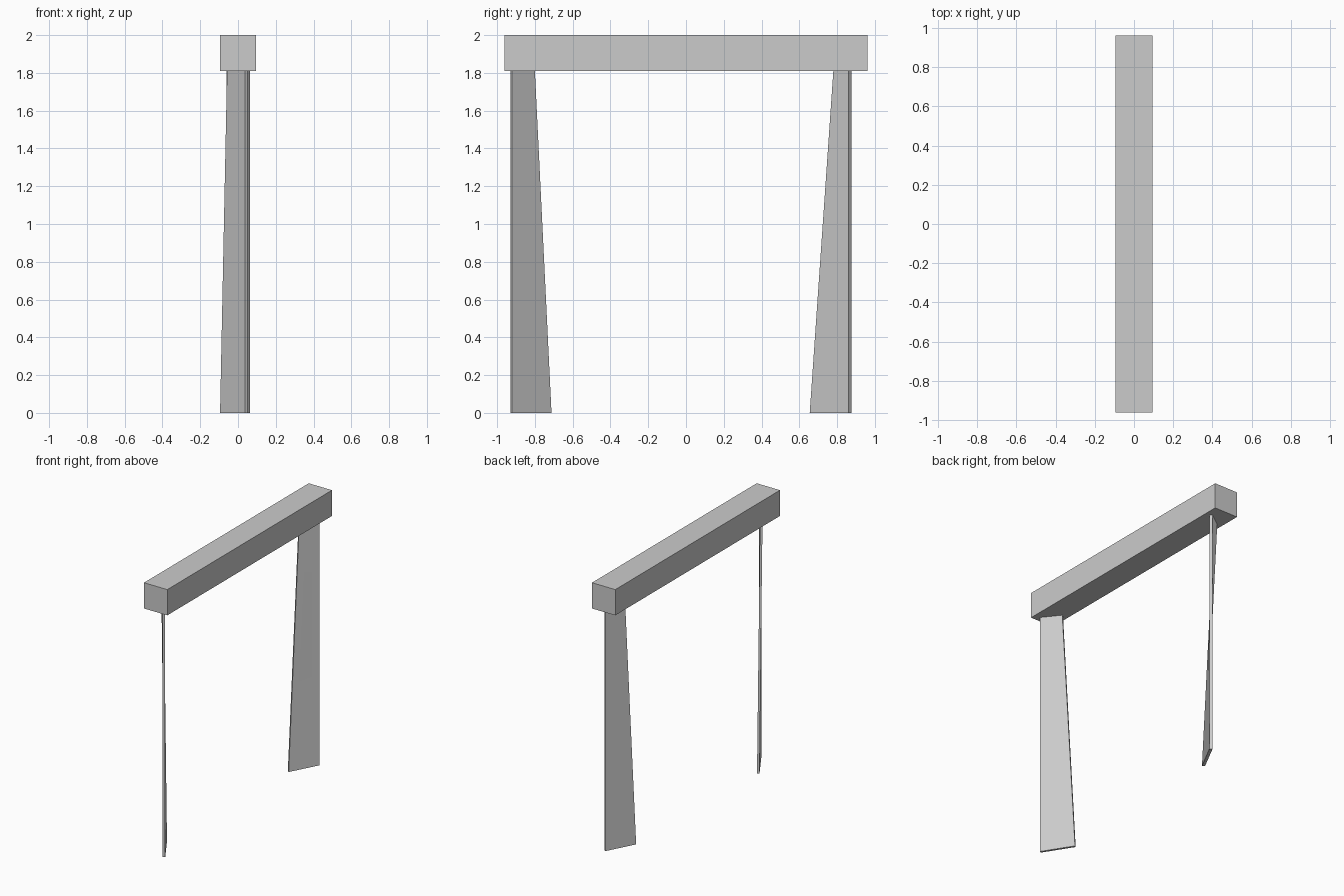
import bpy, bmesh

if "Cube" in bpy.data.objects:
    bpy.data.objects.remove(bpy.data.objects["Cube"])


def prism(name, bottom, top, z0, z1):
    """Solid between two matching plan outlines."""
    bm = bmesh.new()
    lo = [bm.verts.new((x, y, z0)) for x, y in bottom]
    hi = [bm.verts.new((x, y, z1)) for x, y in top]
    bm.faces.new(lo[::-1])
    bm.faces.new(hi)
    n = len(lo)
    for i in range(n):
        j = (i + 1) % n
        bm.faces.new((lo[i], lo[j], hi[j], hi[i]))
    bmesh.ops.recalc_face_normals(bm, faces=bm.faces)
    mesh = bpy.data.meshes.new(name)
    bm.to_mesh(mesh)
    bm.free()
    obj = bpy.data.objects.new(name, mesh)
    bpy.context.collection.objects.link(obj)
    return obj


# Square top beam
beam = [(-0.095, -0.96), (0.095, -0.96), (0.095, 0.96), (-0.095, 0.96)]
prism("top_beam", beam, beam, 1.81, 2.0)

# Thin angled plate legs: vertical outer edge, inner edge tapering upward
front_outer = [(0.037, -0.93), (0.051, -0.921)]
prism("front_leg",
      front_outer + [(-0.081, -0.712), (-0.095, -0.721)],
      front_outer + [(-0.044, -0.80), (-0.058, -0.809)], 0, 1.81)

back_outer = [(0.047, 0.875), (0.063, 0.86)]
prism("back_leg",
      back_outer + [(-0.045, 0.655), (-0.061, 0.668)],
      back_outer + [(-0.045, 0.78), (-0.061, 0.795)], 0, 1.81)
